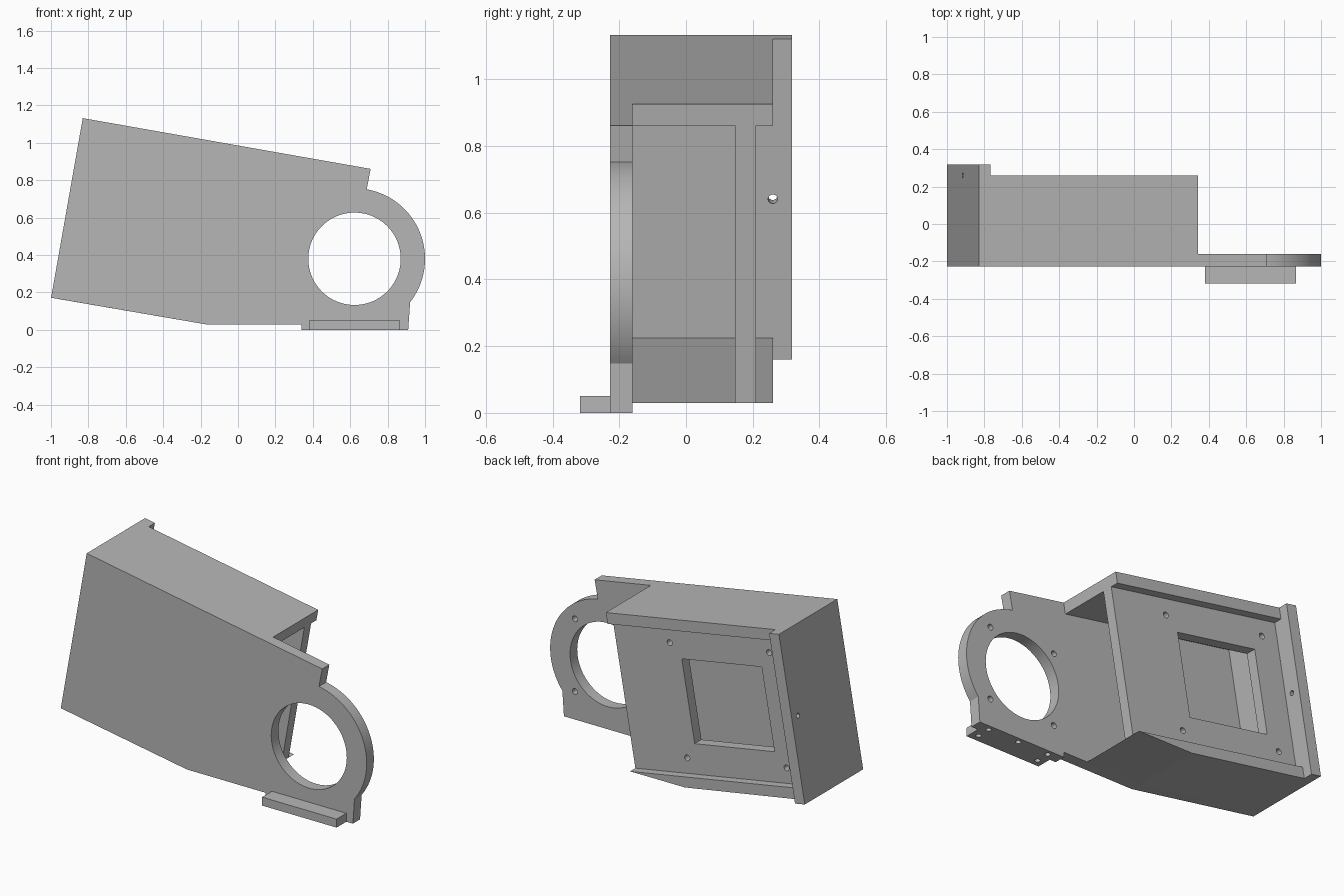
import bpy, bmesh, math
from mathutils import Vector, Matrix

cube = bpy.data.objects.get("Cube")
if cube:
    bpy.data.objects.remove(cube, do_unlink=True)

grey = bpy.data.materials.new("plain_grey")
grey.use_nodes = True
grey.diffuse_color = (0.47, 0.47, 0.47, 1)
grey.node_tree.nodes["Principled BSDF"].inputs["Base Color"].default_value = (0.47, 0.47, 0.47, 1)

TILT = math.radians(10)
ALONG = Vector((math.cos(TILT), -math.sin(TILT)))
DOWN = Vector((-math.sin(TILT), -math.cos(TILT)))
CORNER = Vector((-0.83, 1.132))
LENGTH, HEIGHT, WALL = 1.19, 0.975, 0.065
FRONT, INNER, REAR, FLANGE = -0.227, -0.16, 0.26, 0.318


def tilted(s, t):
    """Point in the tilted housing frame, as (x, z)."""
    return CORNER + ALONG * s + DOWN * t


def tilted_rect(s0, s1, t0, t1):
    return [tilted(s0, t0), tilted(s1, t0), tilted(s1, t1), tilted(s0, t1)]


def finish(name, bm):
    bmesh.ops.recalc_face_normals(bm, faces=bm.faces)
    mesh = bpy.data.meshes.new(name)
    bm.to_mesh(mesh)
    bm.free()
    mesh.materials.append(grey)
    ob = bpy.data.objects.new(name, mesh)
    bpy.context.collection.objects.link(ob)
    return ob


def prism(name, outline, y0, y1):
    """Extrude an (x, z) outline from y0 to y1."""
    bm = bmesh.new()
    face = bm.faces.new([bm.verts.new((x, y0, z)) for x, z in outline])
    ext = bmesh.ops.extrude_face_region(bm, geom=[face])["geom"]
    verts = [g for g in ext if isinstance(g, bmesh.types.BMVert)]
    bmesh.ops.translate(bm, verts=verts, vec=(0, y1 - y0, 0))
    return finish(name, bm)


def drill(center, axis, radius, depth, sides=24):
    """Round cutter reaching half its depth to each side of the center."""
    bm = bmesh.new()
    turn = Vector(axis).to_track_quat('Z', 'Y').to_matrix().to_4x4()
    bmesh.ops.create_cone(bm, cap_ends=True, segments=sides, radius1=radius, radius2=radius,
                          depth=depth, matrix=Matrix.Translation(center) @ turn)
    return finish("cutter", bm)


def cut(ob, cutters):
    for c in cutters:
        c.hide_render = True
        mod = ob.modifiers.new("cut", 'BOOLEAN')
        mod.operation, mod.solver, mod.object = 'DIFFERENCE', 'EXACT', c
    bpy.context.view_layer.update()
    mesh = bpy.data.meshes.new_from_object(
        ob.evaluated_get(bpy.context.evaluated_depsgraph_get()))
    ob.modifiers.clear()
    ob.data = mesh
    for c in cutters:
        bpy.data.objects.remove(c, do_unlink=True)


# Front plate: tilted sheet with a round bearing eye
EYE = Vector((0.623, 0.38))
R = 0.377
a0, a1 = math.atan2(-0.23, 0.295), math.atan2(0.37, 0.065)
arc = [EYE + R * Vector((math.cos(a), math.sin(a)))
       for a in (a0 + (a1 - a0) * i / 40 for i in range(41))]
knee = Vector((-0.175, 0.03))
outline = [tilted(0, 0), tilted(0, HEIGHT), knee, (0.34, 0.03), (0.34, 0), (0.91, 0)]
outline += arc + [tilted(1.563, 0)]
front_plate = prism("front_plate", outline, FRONT, INNER)
cutters = [drill((EYE.x, -0.19, EYE.y), (0, 1, 0), 0.247, 0.4, 96)]
for sx in (-1, 1):
    for sz in (-1, 1):
        cutters.append(drill((EYE.x + sx * 0.215, INNER, EYE.y + sz * 0.215),
                             (0, 1, 0), 0.017, 0.09))
for dx in (-0.2, 0, 0.2):
    cutters.append(drill((EYE.x + dx, -0.193, 0), (0, 0, 1), 0.015, 0.08))
cut(front_plate, cutters)

# Foot ledge along the lower front
foot = prism("foot_ledge", [(0.38, 0), (0.867, 0), (0.867, 0.05), (0.38, 0.05)], -0.318, FRONT)
cut(foot, [drill((EYE.x + dx, -0.275, 0), (0, 0, 1), 0.015, 0.06) for dx in (-0.2, 0.2)])

# End wall with a rear flange and one fixing hole
end_wall = prism("end_wall", tilted_rect(0, WALL, 0, HEIGHT), INNER, FLANGE)
mid = tilted(WALL / 2, HEIGHT / 2)
cut(end_wall, [drill((mid.x, REAR, mid.y), (ALONG.x, 0, ALONG.y), 0.014, 0.3)])

# Top wall and wedge-shaped bottom wall
prism("top_wall", tilted_rect(WALL, LENGTH, 0, WALL), INNER, REAR)
prism("bottom_wall", [tilted(WALL, HEIGHT - WALL), tilted(WALL, HEIGHT), knee,
                      tilted(LENGTH, HEIGHT - WALL)], INNER, REAR)

# Recessed back panel with a square window and four holes
back_panel = prism("back_panel", tilted_rect(WALL, LENGTH, WALL, HEIGHT - WALL), 0.147, 0.21)
cutters = [prism("cutter", tilted_rect(0.235, 0.765, 0.247, 0.733), 0, 0.4)]
for s in (0.17, 0.83):
    for t in (0.16, 0.82):
        p = tilted(s, t)
        cutters.append(drill((p.x, 0.18, p.y), (0, 1, 0), 0.017, 0.3))
cut(back_panel, cutters)

# Smooth the round surfaces, keep edges crisp
for ob in (front_plate, foot, end_wall, back_panel):
    bpy.ops.object.select_all(action='DESELECT')
    ob.select_set(True)
    bpy.context.view_layer.objects.active = ob
    bpy.ops.object.shade_smooth_by_angle(angle=math.radians(30))
